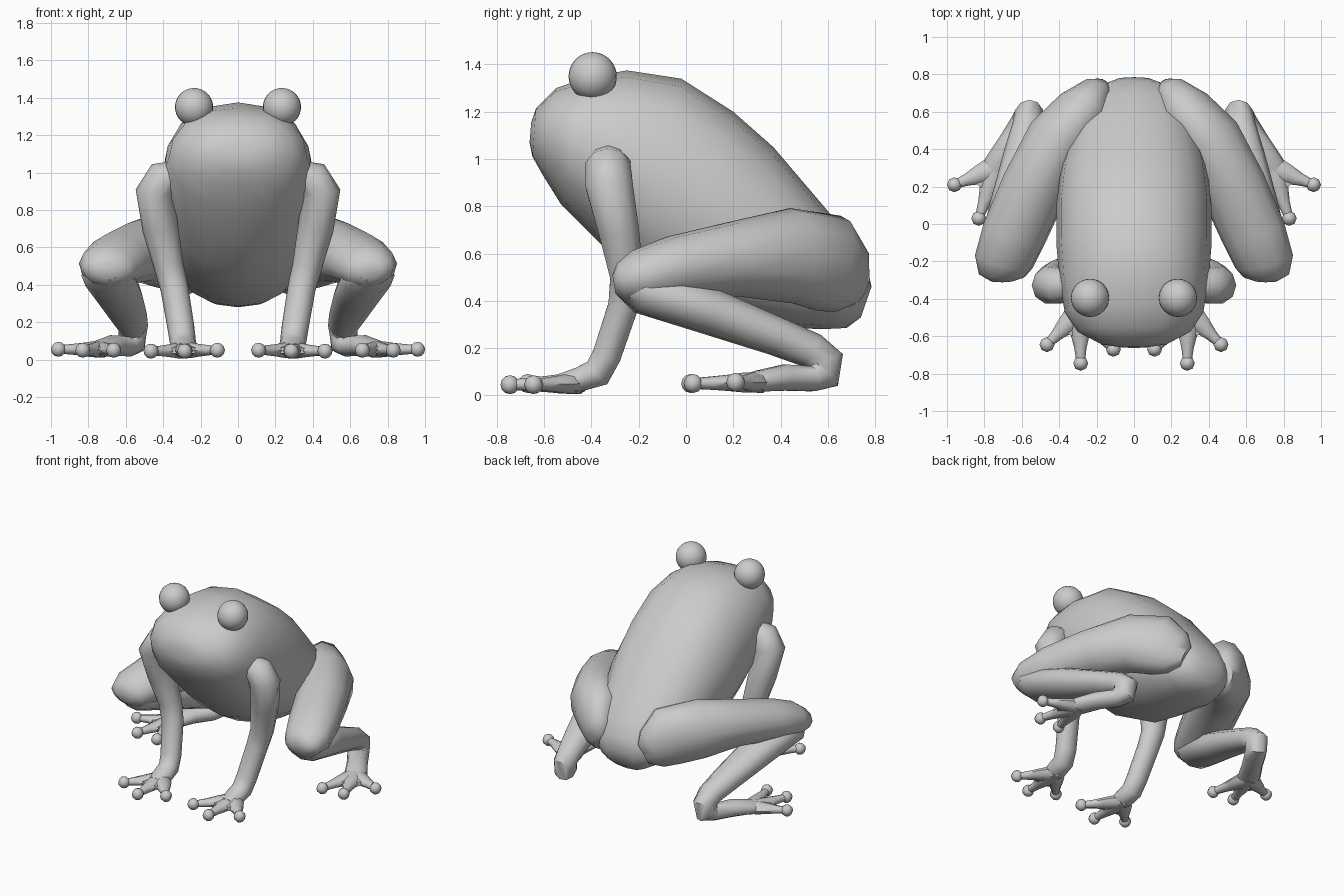
import bpy, bmesh, math
from mathutils import Vector

if "Cube" in bpy.data.objects:
    bpy.data.objects.remove(bpy.data.objects["Cube"])


def finish(bm, name, mirror=True, angle=50):
    bmesh.ops.recalc_face_normals(bm, faces=bm.faces)
    me = bpy.data.meshes.new(name)
    bm.to_mesh(me)
    bm.free()
    ob = bpy.data.objects.new(name, me)
    bpy.context.collection.objects.link(ob)
    bpy.ops.object.select_all(action='DESELECT')
    ob.select_set(True)
    bpy.context.view_layer.objects.active = ob
    bpy.ops.object.shade_smooth_by_angle(angle=math.radians(angle))
    if mirror:
        ob.modifiers.new("Mirror", 'MIRROR')
    return ob


def loft(bm, rings):
    """Skin a list of equal-sized point rings and cap both ends."""
    vr = [[bm.verts.new(p) for p in r] for r in rings]
    n = len(vr[0])
    for a, b in zip(vr, vr[1:]):
        for i in range(n):
            j = (i + 1) % n
            bm.faces.new((a[i], a[j], b[j], b[i]))
    bm.faces.new(vr[0])
    bm.faces.new(vr[-1])


def tube(bm, path, across, n=10):
    """Elliptical limb; path items are (x, y, z, radius across, other radius)."""
    pts = [Vector(p[:3]) for p in path]
    rings = []
    for i, p in enumerate(pts):
        t = Vector()
        if i > 0:
            t += (p - pts[i - 1]).normalized()
        if i < len(pts) - 1:
            t += (pts[i + 1] - p).normalized()
        t.normalize()
        side = Vector(across)
        side = (side - t * side.dot(t)).normalized()
        up = side.cross(t)
        ring = []
        for k in range(n):
            a = 2 * math.pi * k / n
            ring.append(p + side * math.cos(a) * path[i][3] + up * math.sin(a) * path[i][4])
        rings.append(ring)
    loft(bm, rings)


def ball(bm, centre, r, u=8, v=6):
    res = bmesh.ops.create_uvsphere(bm, u_segments=u, v_segments=v, radius=r)
    bmesh.ops.translate(bm, verts=res['verts'], vec=centre)


def foot(name, palm, tips):
    """Three toes fanning from the palm, webbed between, with round pads."""
    bm = bmesh.new()
    pads = bmesh.new()
    p = Vector(palm)
    tips = [Vector(t) for t in tips]

    def spoke(t, profile):
        d = (t - p).cross(Vector((0, 0, 1)))
        tube(bm, [(*p.lerp(t, f), w, h) for f, w, h in profile], d, 8)

    for t in tips:
        spoke(t, ((-.1, .05, .045), (.2, .063, .042), (.45, .05, .034),
                  (.7, .033, .028), (1, .022, .022)))
        ball(pads, t, .04)
    for a, b in zip(tips, tips[1:]):
        spoke((a + b) / 2, ((0, .05, .035), (.3, .065, .03), (.56, .05, .016)))
    finish(bm, name)
    finish(pads, name + "_toe_pads", angle=60)


# Body and head: rings given by top (y, z), bottom (y, z) and half width
sections = [
    (-.655, 1.155, -.662, 1.07, .07), (-.635, 1.215, -.65, 1.01, .175),
    (-.55, 1.30, -.605, .93, .30),
    (-.42, 1.345, -.53, .81, .37), (-.25, 1.375, -.34, .62, .40),
    (-.02, 1.34, -.19, .48, .415), (.20, 1.20, .0, .37, .415),
    (.37, 1.05, .25, .31, .39), (.60, .78, .45, .285, .33),
    (.70, .66, .58, .28, .27), (.765, .55, .68, .285, .20),
    (.785, .46, .74, .33, .11),
]
rings = []
for ty, tz, by, bz, hw in sections:
    c = Vector((0, (ty + by) / 2, (tz + bz) / 2))
    h = Vector((0, ty - by, tz - bz)) / 2
    ring = []
    for k in range(16):
        a = 2 * math.pi * k / 16
        e = .8 if math.sin(a) > 0 else .9
        cx = math.copysign(abs(math.cos(a)) ** e, math.cos(a))
        ring.append(c + Vector((hw * cx, 0, 0)) + h * math.sin(a))
    rings.append(ring)
bm = bmesh.new()
loft(bm, rings)
finish(bm, "body", mirror=False)

# Eyes
bm = bmesh.new()
ball(bm, (.235, -.395, 1.35), .102, 24, 16)
finish(bm, "eyes")

# Front legs, shoulder to palm
bm = bmesh.new()
tube(bm, [(.33, -.33, .985, .08, .08), (.40, -.33, .965, .10, .10),
          (.445, -.325, .89, .104, .105), (.415, -.285, .70, .096, .09),
          (.37, -.25, .50, .08, .074), (.34, -.265, .38, .075, .067),
          (.305, -.335, .17, .072, .064), (.295, -.375, .095, .07, .066),
          (.29, -.45, .068, .072, .054), (.29, -.54, .05, .06, .04)], (1, 0, 0))
finish(bm, "front_legs")
foot("front_feet", (.29, -.47, .05), [(.11, -.67, .05), (.285, -.745, .045), (.465, -.645, .045)])

# Thighs, hip to rounded knee
bm = bmesh.new()
tube(bm, [(.17, .735, .455, .05, .08), (.21, .69, .485, .10, .155),
          (.275, .60, .56, .15, .215), (.41, .45, .59, .17, .205),
          (.53, .20, .575, .18, .16), (.64, -.05, .535, .175, .14),
          (.695, -.20, .495, .16, .12), (.705, -.275, .475, .125, .085),
          (.705, -.305, .47, .06, .04)], (1, .4, .18), 12)
finish(bm, "thighs")

# Shins, knee to heel and on to the instep
bm = bmesh.new()
tube(bm, [(.705, -.285, .465, .07, .04), (.695, -.19, .445, .145, .10),
          (.64, .10, .355, .13, .10), (.59, .38, .25, .105, .083),
          (.565, .53, .19, .085, .078), (.563, .585, .145, .078, .085),
          (.568, .575, .09, .075, .085), (.595, .53, .07, .072, .056),
          (.665, .42, .075, .07, .058), (.73, .31, .06, .077, .047),
          (.765, .24, .05, .06, .034)], (1, .35, 0))
finish(bm, "shins")
foot("hind_feet", (.735, .30, .055), [(.96, .21, .055), (.83, .03, .05), (.665, .02, .05)])
